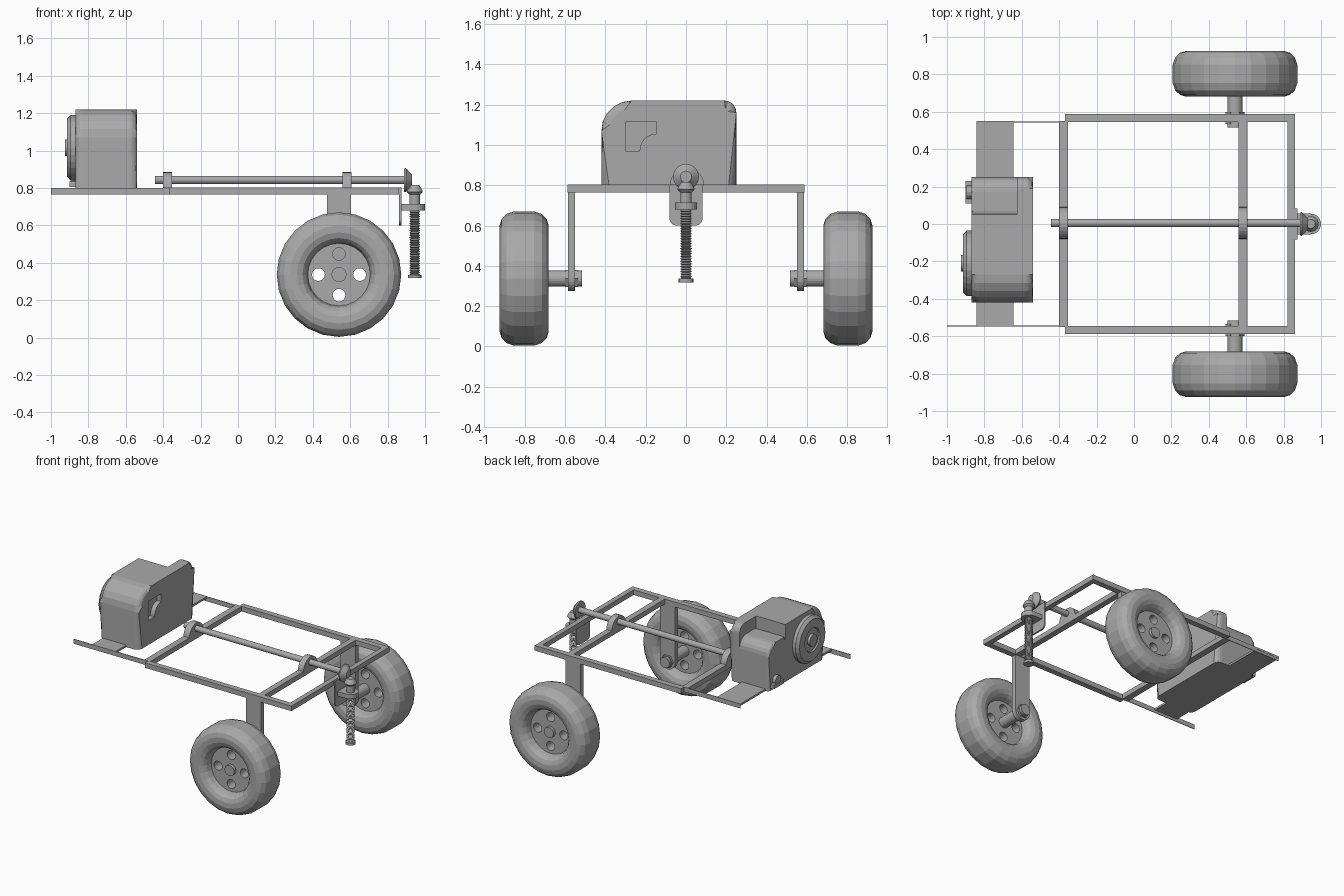
import bpy, bmesh, math
from mathutils import Vector

if "Cube" in bpy.data.objects:
    bpy.data.objects.remove(bpy.data.objects["Cube"], do_unlink=True)

gray = bpy.data.materials.new("plain gray metal")
gray.use_nodes = True
gray.diffuse_color = (0.4, 0.4, 0.4, 1)
gray.node_tree.nodes["Principled BSDF"].inputs["Base Color"].default_value = (0.4, 0.4, 0.4, 1)


def finish(name, bm):
    bmesh.ops.remove_doubles(bm, verts=bm.verts, dist=1e-5)
    bmesh.ops.recalc_face_normals(bm, faces=bm.faces)
    mesh = bpy.data.meshes.new(name)
    bm.to_mesh(mesh)
    bm.free()
    mesh.materials.append(gray)
    ob = bpy.data.objects.new(name, mesh)
    bpy.context.collection.objects.link(ob)
    return ob


def place(axis, w, u, v):
    """Point at w along the axis, u and v across it."""
    return {"x": (w, u, v), "y": (u, w, v), "z": (u, v, w)}[axis]


def prism(name, axis, outline, lo, hi, bevel=0):
    """Extrude an outline; optionally round its end edges except at the base."""
    bm = bmesh.new()
    a, b = ([bm.verts.new(place(axis, w, u, v)) for u, v in outline] for w in (lo, hi))
    ends = [bm.faces.new(a), bm.faces.new(b)]
    for i in range(len(a)):
        j = (i + 1) % len(a)
        bm.faces.new((a[i], a[j], b[j], b[i]))
    if bevel:
        base = min(v.co.z for v in bm.verts) + 1e-4
        edges = [e for f in ends for e in f.edges if any(v.co.z > base for v in e.verts)]
        bmesh.ops.bevel(bm, geom=edges, offset=bevel, segments=4, profile=0.5, affect="EDGES")
    return finish(name, bm)


def box(name, x, y, z):
    return prism(name, "z", [(x[0], y[0]), (x[1], y[0]), (x[1], y[1]), (x[0], y[1])], *z)


def rounded(corners, steps=5):
    """Outline from (u, v, radius) corners with rounded turns."""
    pts = []
    for i, (u, v, r) in enumerate(corners):
        p = Vector((u, v))
        if not r:
            pts.append((u, v))
            continue
        d1 = (Vector(corners[i - 1][:2]) - p).normalized()
        d2 = (Vector(corners[(i + 1) % len(corners)][:2]) - p).normalized()
        c = p + (d1 + d2) * r
        for k in range(steps + 1):
            t = k / steps * math.pi / 2
            pts.append(tuple(c - d2 * r * math.cos(t) - d1 * r * math.sin(t)))
    return pts


def lathe(name, axis, center, profile, segs=24, closed=False):
    """Revolve (radius, offset) points about an axis through center."""
    bm = bmesh.new()
    rings = []
    for r, t in profile:
        ring = []
        for k in range(segs):
            a = 2 * math.pi * k / segs
            co = Vector(place(axis, t, r * math.cos(a), r * math.sin(a))) + Vector(center)
            ring.append(bm.verts.new(co))
        rings.append(ring)
    pairs = list(zip(rings, rings[1:])) + ([(rings[-1], rings[0])] if closed else [])
    for p, q in pairs:
        for k in range(segs):
            j = (k + 1) % segs
            bm.faces.new((p[k], p[j], q[j], q[k]))
    if not closed:
        bm.faces.new(rings[0])
        bm.faces.new(rings[-1])
    return finish(name, bm)


def rod(name, axis, center, r, lo, hi, segs=20):
    return lathe(name, axis, center, [(r, lo), (r, hi)], segs)


def cut(ob, cutter):
    mod = ob.modifiers.new("cut", "BOOLEAN")
    mod.operation, mod.solver, mod.object = "DIFFERENCE", "EXACT", cutter
    bpy.context.view_layer.objects.active = ob
    bpy.ops.object.modifier_apply(modifier=mod.name)
    bpy.data.objects.remove(cutter, do_unlink=True)


# Frame
Z = (0.765, 0.803)
for side, label, back in ((1, "left", -0.84), (-1, "right", -1.0)):
    y = sorted((side * 0.545, side * 0.588))
    box(label + "_rail", (-0.37, 0.86), y, Z)
    y = sorted((side * 0.543, side * 0.548))
    box(label + "_thin_rail", (back, -0.37), y, (0.765, 0.8))
box("end_beam", (0.822, 0.86), (-0.55, 0.55), Z)
box("engine_plate", (-0.842, -0.645), (-0.545, 0.55), (0.785, 0.8))

# Cross beams, each carrying a half-round shaft bearing
for label, x in (("rear", (-0.402, -0.352)), ("front", (0.56, 0.606))):
    box(label + "_cross_beam", x, (-0.55, 0.55), Z)
    arc = [(0.005 + 0.085 * math.cos(math.pi * k / 12), 0.8 + 0.085 * math.sin(math.pi * k / 12))
           for k in range(13)]
    prism(label + "_bearing", "x", arc, *x)

# Drive shaft and bevel gears
rod("drive_shaft", "x", (0, 0.005, 0.843), 0.022, -0.445, 0.9)
lathe("shaft_gear", "x", (0, 0, 0.842), [(0.062, 0.888), (0.064, 0.898), (0.028, 0.93)])
JX = 0.945
lathe("screw_gear", "z", (JX, 0, 0), [(0.03, 0.765), (0.042, 0.778), (0.042, 0.785), (0.024, 0.815)])

# Jack screw with its mount
flange = rounded([(-0.082, 0.87, 0), (-0.082, 0.6, 0.035), (0.082, 0.6, 0.035), (0.082, 0.87, 0)])
flange = [(u, min(v, 0.803)) for u, v in flange]
prism("jack_mount_plate", "x", flange, 0.862, 0.874)
arm = [(0.87, 0.055), (0.87, -0.055)]
arm += [(JX + 0.055 * math.sin(math.pi * k / 12), -0.055 * math.cos(math.pi * k / 12)) for k in range(13)]
prism("jack_arm", "z", arm, 0.68, 0.714)
rod("jack_collar", "z", (JX, 0, 0), 0.028, 0.71, 0.77)
turns, low, high = 28, 0.335, 0.685
threads = [(0.021 if k % 2 else 0.029, low + (high - low) * k / (2 * turns)) for k in range(2 * turns + 1)]
lathe("jack_screw", "z", (JX, 0, 0), threads, 16)
rod("jack_foot", "z", (JX, 0, 0), 0.036, 0.318, 0.336)

# Wheels, axles and posts
WX, WZ, WY = 0.54, 0.337, 0.803
half = [(0.167, 0.0), (0.167, 0.05), (0.178, 0.088), (0.195, 0.108), (0.225, 0.12),
        (0.262, 0.122), (0.295, 0.112), (0.32, 0.088), (0.333, 0.05)]
tire = half + [(r, -t) for r, t in reversed(half[1:])]
for side, label in ((1, "left"), (-1, "right")):
    c = (WX, side * WY, WZ)
    lathe(label + "_tire", "y", c, tire, 24, closed=True)
    disc = rod(label + "_wheel_disc", "y", c, 0.17, -0.05, 0.05, 24)
    for k in range(4):
        a = k * math.pi / 2
        hole = (WX + 0.11 * math.cos(a), c[1], WZ + 0.11 * math.sin(a))
        cut(disc, rod("hole_cutter", "y", hole, 0.034, -0.1, 0.1, 20))
    axle_ends = sorted((side * 0.515, side * 0.875))
    rod(label + "_axle", "y", (WX, 0, WZ), 0.04, *axle_ends)
    post = [(WX + 0.063 * math.cos(math.pi * k / 12), WZ - 0.063 * math.sin(math.pi * k / 12))
            for k in range(13)]
    post += [(WX - 0.063, 0.78), (WX + 0.063, 0.78)]
    prism(label + "_post", "y", post, *sorted((side * 0.55, side * 0.585)))
    rod(label + "_axle_nut", "y", (WX, 0, WZ), 0.05, *sorted((side * 0.535, side * 0.598)), segs=6)

# Engine body with a stepped corner and a recessed panel
shell = rounded([(-0.42, 0.785, 0), (0.25, 0.785, 0), (0.25, 1.22, 0.06), (-0.42, 1.22, 0.15)])
body = prism("engine_body", "x", shell, -0.87, -0.54, bevel=0.04)
cut(body, box("step_cutter", (-1, -0.625), (0.05, 0.4), (0.7, 1.3)))
panel = [(-0.3, 0.97), (-0.3, 1.115), (-0.15, 1.115), (-0.15, 1.055)]
panel += [(-0.15 - 0.08 * math.sin(t), 0.97 + 0.085 * math.cos(t)) for t in
          [math.pi / 2 * k / 6 for k in range(1, 7)]]
cut(body, prism("panel_cutter", "x", panel, -0.575, -0.4))

# Lower engine housing, starter cover and fuel fitting
housing = rounded([(0.03, 0.785, 0), (0.25, 0.785, 0), (0.25, 1.13, 0.08), (0.03, 1.13, 0.04)])
prism("engine_side_housing", "x", housing, -0.87, -0.6, bevel=0.02)
C = (0, -0.21, 1.015)
lathe("starter_cover", "x", C, [(0.175, -0.86), (0.175, -0.895), (0.155, -0.915), (0.09, -0.915),
                                (0.085, -0.905), (0.05, -0.905)], 28)
rod("starter_hub", "x", C, 0.045, -0.925, -0.88)
box("fuel_fitting", (-0.9, -0.86), (0.11, 0.23), (0.805, 0.835))
rod("fuel_knob", "x", (0, 0.17, 0.85), 0.035, -0.895, -0.86, 12)
